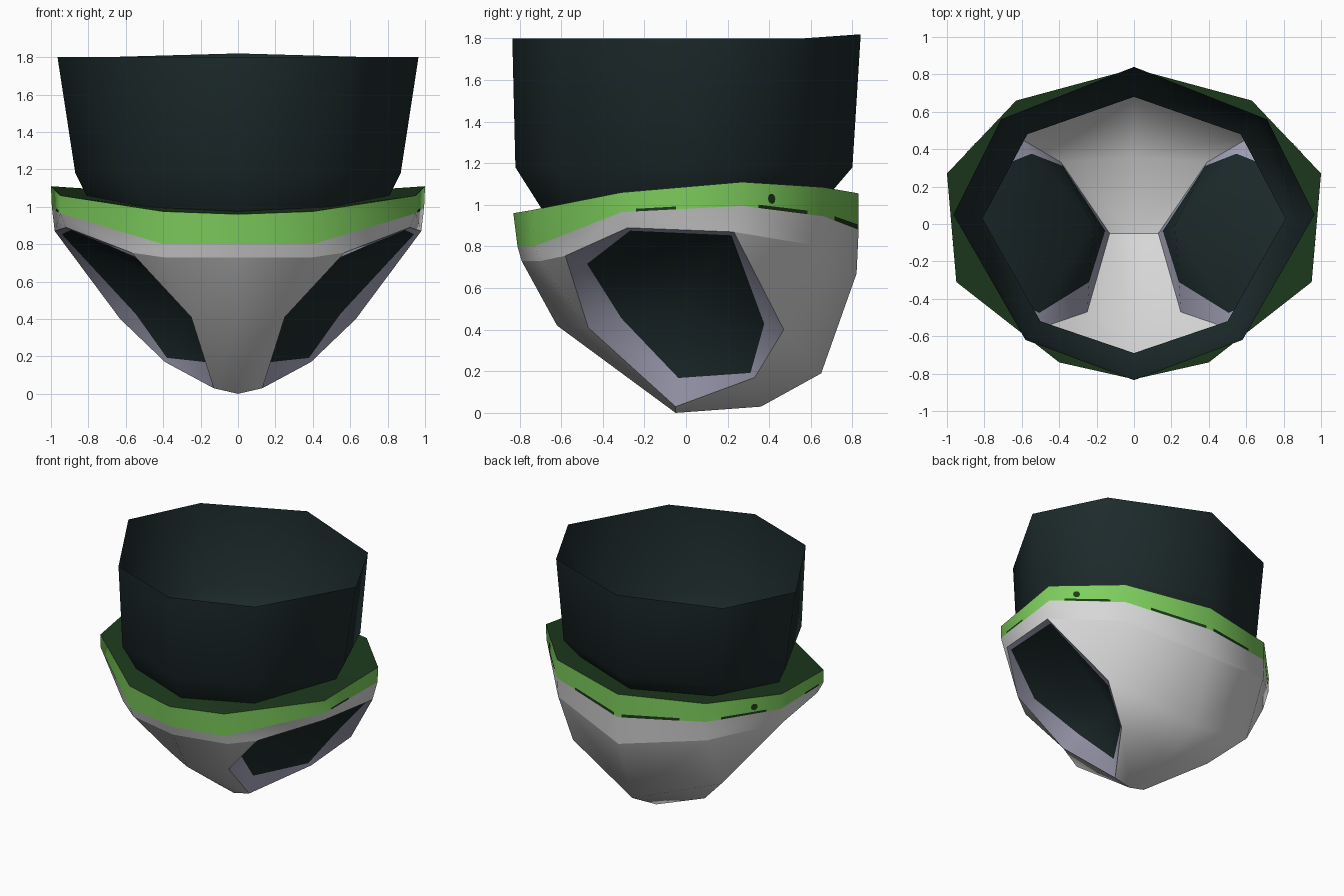
import bpy, bmesh, math
from mathutils import Vector

if "Cube" in bpy.data.objects:
    bpy.data.objects.remove(bpy.data.objects["Cube"])


def material(name, rgb):
    m = bpy.data.materials.new(name)
    m.diffuse_color = (*rgb, 1)
    m.use_nodes = True
    m.node_tree.nodes["Principled BSDF"].inputs["Base Color"].default_value = m.diffuse_color
    return m


GREY = material("light grey cloth", (0.69, 0.69, 0.69))
GREEN = material("green band", (0.21, 0.62, 0.11))
DARK_GREEN = material("dark green lining", (0.012, 0.041, 0.012))
DARK = material("blackish teal", (0.012, 0.023, 0.024))
LAVENDER = material("lavender shade", (0.38, 0.38, 0.50))


def half_part(name, polys, mats, indices=None):
    """Right half from polygons of points, welded and mirrored across x."""
    bm = bmesh.new()
    for i, poly in enumerate(polys):
        f = bm.faces.new([bm.verts.new(p) for p in poly])
        f.smooth = True
        f.material_index = indices[i] if indices else 0
    bmesh.ops.remove_doubles(bm, verts=bm.verts, dist=0.0005)
    bmesh.ops.recalc_face_normals(bm, faces=bm.faces)
    me = bpy.data.meshes.new(name)
    bm.to_mesh(me)
    bm.free()
    for m in mats:
        me.materials.append(m)
    ob = bpy.data.objects.new(name, me)
    bpy.context.collection.objects.link(ob)
    mod = ob.modifiers.new("mirror", 'MIRROR')
    mod.merge_threshold = 0.001
    return ob


def strip(a, b):
    """Quads between two equally long rows of points."""
    return [(a[i], a[i + 1], b[i + 1], b[i]) for i in range(len(a) - 1)]


# Half rows, running from the front centre round the side to the back centre
rim = [(0, -.83, .96), (.4, -.74, .975), (.95, -.31, 1.06),
       (1, .27, 1.11), (.63, .66, 1.085), (0, .83, 1.055)]
band_low = [(0, -.81, .80), (.4, -.73, .80), (.95, -.31, .965),
            (.995, .27, .995), (.63, .66, .945), (0, .83, .88)]
c0, c1, corner = (0, -.79, .73), (.4, -.70, .73), (.57, -.58, .755)
c2, c3, c4, c5 = (.92, -.28, .89), (.98, .23, .87), (.63, .65, .80), (0, .82, .67)
d0, d1 = (0, -.62, .42), (.25, -.47, .41)        # front panel
e0, e1 = (0, -.05, .0), (.13, -.05, .03)         # crotch
f0, f1 = (0, .36, .03), (.39, .33, .17)          # seat
g0, g1 = (0, .65, .19), (.63, .47, .40)

# Waistband and hem strip below it
half_part("waistband", strip(rim, band_low), [GREEN])
b = band_low
half_part("hem", [(b[0], b[1], c1, c0), (b[1], b[2], corner, c1), (b[2], c2, corner),
                  (b[2], b[3], c3, c2), (b[3], b[4], c4, c3), (b[4], b[5], c5, c4)], [GREY])


def on_band(seg, u, v):
    """Point just outside band segment seg: u along it, v from low edge to rim."""
    low = Vector(b[seg]).lerp(Vector(b[seg + 1]), u)
    top = Vector(rim[seg]).lerp(Vector(rim[seg + 1]), u)
    p = low.lerp(top, v)
    return Vector((p.x * 1.004, p.y * 1.004, p.z))


# Short dark dashes along the band's lower edge, and a dark stud
dashes = [(2, .12, .45), (3, .2, .8), (4, .3, .95)]
half_part("band_dashes", [[on_band(s, u0, 0), on_band(s, u1, 0), on_band(s, u1, .13),
                           on_band(s, u0, .13)] for s, u0, u1 in dashes], [DARK_GREEN])
ring = [math.tau * i / 10 for i in range(10)]
half_part("band_stud", [[on_band(3, .36 + .045 * math.cos(a), .42 + .20 * math.sin(a))
                         for a in ring]], [DARK_GREEN])

# Cloth panels, meeting at a crease under the crotch
half_part("front_panel", [(c0, c1, d1, d0), (c1, corner, d1), (d0, d1, e1, e0)], [GREY])
half_part("back_panel", [(e0, e1, f1, f0), (f0, f1, g1, g0), (g0, g1, c4, c5),
                         (g1, c3, c4)], [GREY])

# Leg openings: recessed pockets, lavender at the edge and dark inside
edge = [Vector(p) for p in (corner, d1, e1, f1, g1, c3, c2)]
depth = Vector((.22, .0, .54))
inset = (.18, .34, .27, .06, .20, .05, .04)
inner = [p.lerp(depth, t) for p, t in zip(edge, inset)]
n = len(edge)
border = strip(edge + edge[:1], inner + inner[:1])
fan = [(inner[i], inner[(i + 1) % n], depth) for i in range(n)]
half_part("leg_openings", border + fan, [LAVENDER, DARK], [0] * n + [1] * n)

# Open flared upper tube, rising from the inner edge of the lining
tube_low = [(0, -.69, .975), (.5, -.52, 1.0), (.81, .03, 1.06), (.57, .48, 1.06), (0, .68, 1.04)]
tube_mid = [(0, -.82, 1.18), (.56, -.60, 1.18), (.87, .04, 1.18), (.66, .54, 1.18), (0, .80, 1.18)]
tube_top = [(0, -.835, 1.8), (.58, -.62, 1.8), (.965, .05, 1.8), (.71, .56, 1.8), (0, .84, 1.82)]
half_part("upper_tube", strip(tube_low, tube_mid) + strip(tube_mid, tube_top), [DARK])

# Lining ledge between the band rim and the tube
t = tube_low
half_part("lining_ledge", [(rim[0], rim[1], t[1], t[0]), (rim[1], rim[2], t[1]),
                           (rim[2], t[2], t[1]), (rim[2], rim[3], t[2]),
                           (rim[3], rim[4], t[3], t[2]), (rim[4], rim[5], t[4], t[3])],
          [DARK_GREEN])
